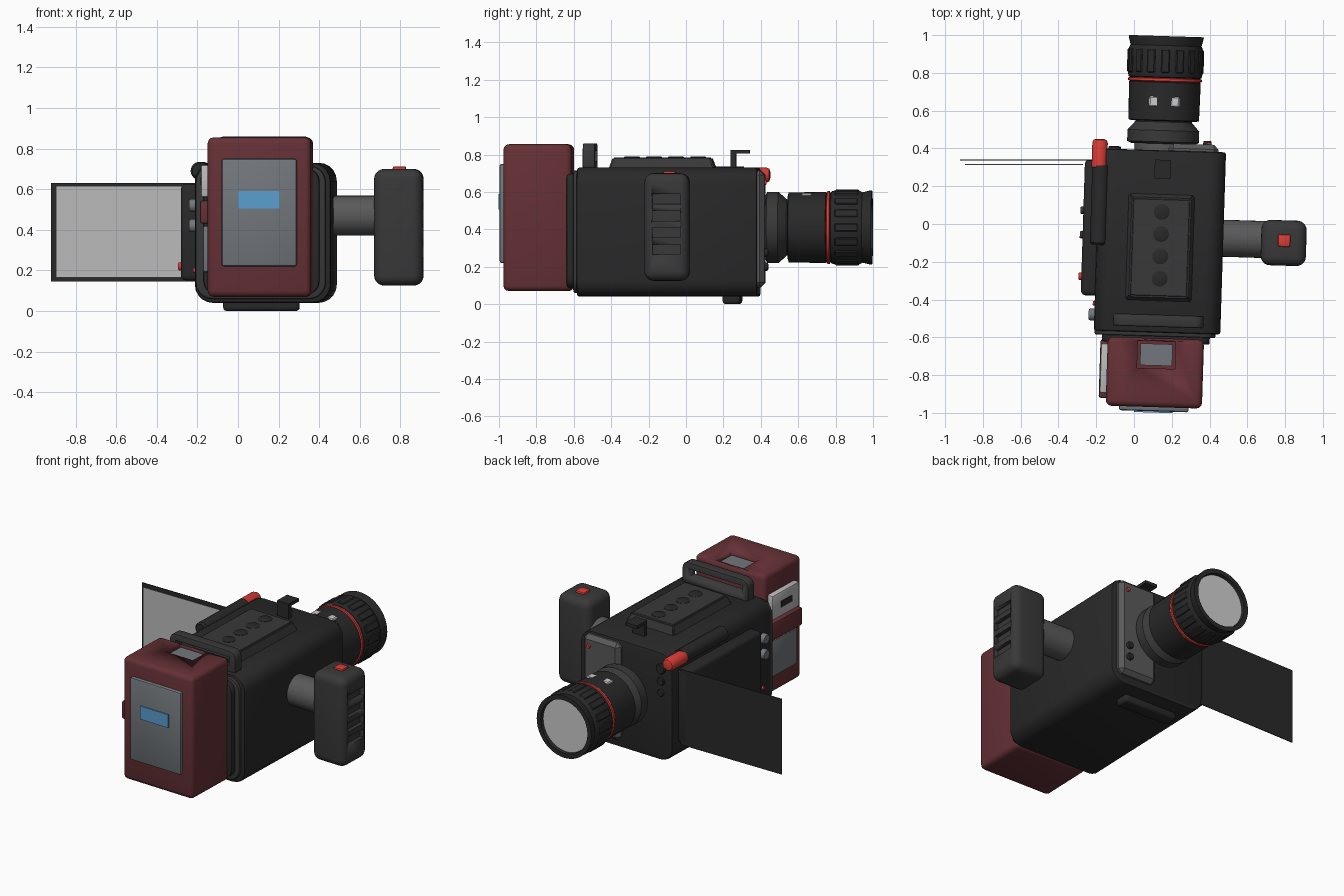
import bpy, bmesh, math
from mathutils import Matrix, Vector

if "Cube" in bpy.data.objects:
    bpy.data.objects.remove(bpy.data.objects["Cube"])


def material(name, r, g, b):
    m = bpy.data.materials.new(name)
    m.diffuse_color = (r, g, b, 1)
    m.use_nodes = True
    m.node_tree.nodes["Principled BSDF"].inputs["Base Color"].default_value = m.diffuse_color
    return m


BLACK = material("black", .022, .022, .022)
DARK = material("dark_grey", .04, .04, .04)
MID = material("mid_grey", .1, .1, .1)
STEEL = material("steel", .17, .185, .2)
LIGHT = material("light", .5, .5, .5)
GLASS = material("glass", .75, .75, .75)
MAROON = material("maroon", .13, .03, .036)
RED = material("red", .7, .045, .035)
BLUE = material("blue", .1, .34, .62)
CX, CZ = .14, .41          # lens axis


def finish(bm, name, mat):
    bmesh.ops.recalc_face_normals(bm, faces=bm.faces)
    me = bpy.data.meshes.new(name)
    bm.to_mesh(me)
    bm.free()
    me.shade_smooth()
    me.set_sharp_from_angle(angle=math.radians(35))
    ob = bpy.data.objects.new(name, me)
    bpy.context.collection.objects.link(ob)
    if mat:
        me.materials.append(mat)
    return ob


def box(name, x, y, z, mat=None, bevel=0, axis=None, seg=3, edge=0):
    """Box from (min, max) ranges; bevel edges along one axis or all, then soften by edge."""
    bm = bmesh.new()
    bmesh.ops.create_cube(bm, size=1)
    for v in bm.verts:
        v.co = Vector([a + (b - a) * (c + .5) for (a, b), c in zip((x, y, z), v.co)])

    def along(e):
        d = (e.verts[1].co - e.verts[0].co).normalized()
        return axis is None or abs(d[axis]) > .9
    if bevel:
        bmesh.ops.bevel(bm, geom=[e for e in bm.edges if along(e)], offset=bevel,
                        segments=seg, profile=.5, affect='EDGES')
    if edge:
        rim = [e for e in bm.edges if e.calc_face_angle(0) > 1.2]
        bmesh.ops.bevel(bm, geom=rim, offset=edge, segments=2, profile=.5, affect='EDGES')
    return finish(bm, name, mat)


def lathe(name, profile, mat, centre=(CX, 0, CZ), axis=1, n=48):
    """Revolve (position, radius) points about the given axis."""
    bm = bmesh.new()
    rings = []
    for p, r in profile:
        ring = []
        for i in range(n):
            a = 2 * math.pi * i / n
            co = Vector(centre)
            co[axis] += p
            co[(axis + 1) % 3] += r * math.cos(a)
            co[(axis + 2) % 3] += r * math.sin(a)
            ring.append(bm.verts.new(co))
        rings.append(ring)
    for a, b in zip(rings, rings[1:]):
        for i in range(n):
            j = (i + 1) % n
            bm.faces.new((a[i], a[j], b[j], b[i]))
    bm.faces.new(rings[0])
    bm.faces.new(rings[-1])
    return finish(bm, name, mat)


def knob(name, centre, r, h, axis, mat):
    return lathe(name, [(-h / 2, r * .85), (-h / 2 + h * .2, r), (h / 2 - h * .2, r),
                        (h / 2, r * .85)], mat, centre, axis, 20)


def cut(target, *args):
    c = box(target.name + "_cutter", *args)
    c.hide_render = True
    c.hide_viewport = True
    m = target.modifiers.new("cut", 'BOOLEAN')
    m.object = c
    m.solver = 'EXACT'


# main body with rear plates
box("body", (-.195, .475), (-.575, .39), (.04, .73), BLACK, .09, 1, 5, .012)
box("rear_rim", (-.19, .45), (-.595, -.56), (.06, .715), DARK, .08, 1, 5, .008)
box("rear_plate", (-.15, .42), (-.63, -.58), (.085, .7), BLACK, .06, 1, 4, .008)

# rear battery block
block = box("battery_block", (-.12, .39), (-.97, -.605), (.07, .855), MAROON, .03, None, 3)
cut(block, (.04, .24), (-.765, -.62), (.82, .9))
box("block_top_window", (.055, .225), (-.75, -.635), (.8, .84), STEEL)
box("block_back_panel", (-.05, .32), (-.992, -.95), (.22, .75), STEEL, .012, None, 2)
box("block_back_display", (.032, .235), (-.999, -.98), (.505, .59), BLUE)
box("block_side_upper", (-.155, -.1), (-.905, -.64), (.56, .72), LIGHT, .012, None, 2)
box("block_side_slot", (-.158, -.14), (-.83, -.72), (.62, .66), BLACK)
box("block_side_lower", (-.145, -.1), (-.9, -.64), (.19, .42), STEEL, .012, None, 2)
box("block_side_latch", (-.158, -.1), (-.93, -.62), (.43, .545), MAROON, .012, None, 2)

# top plate, buttons, rear carry bar and accessory shoe
bm = bmesh.new()
bmesh.ops.create_cube(bm, size=1)
for v in bm.verts:
    s = .86 if v.co.z > 0 else 1
    v.co = Vector((.142 + v.co.x * .36 * s, -.125 + v.co.y * .575 * (s + .05 if s < 1 else 1),
                   .75 + v.co.z * .07))
bmesh.ops.bevel(bm, geom=bm.edges[:], offset=.008, segments=2, affect='EDGES')
finish(bm, "top_plate", DARK)
for i in range(4):
    knob(f"top_button_{i}", (.145, .065 - .118 * i, .782), .042, .016, 2, BLACK)
bar = box("carry_bar", (-.095, .385), (-.545, -.48), (.7, .86), DARK, .045, 1, 4, .008)
cut(bar, (-.05, .34), (-.6, -.42), (.765, .82))
box("shoe_stem", (.1, .185), (.24, .268), (.7, .825), BLACK)
box("shoe_top", (.1, .185), (.24, .34), (.805, .825), BLACK)

# bottom foot
box("foot", (-.08, .295), (.2, .295), (0, .08), BLACK, .018, None, 3)

# front plate and small controls
box("front_plate", (.17, .435), (.36, .428), (.09, .715), MID, .025, None, 1)
knob("front_lamp", (.385, .428, .65), .013, .02, 1, RED)
for z in (.2, .275):
    knob("front_knob", (.375, .432, z), .022, .03, 1, BLACK)
for z, r in ((.63, .033), (.55, .026), (.475, .022)):
    knob("front_button", (-.115, .392, z), r, .025, 1, BLACK)

# microphone tube with red cap
lathe("side_tube", [(-.12, .036), (-.11, .045), (.3, .045)], BLACK, (-.185, 0, .69), 1, 24)
lathe("red_cap", [(.28, .032), (.29, .041), (.42, .041), (.435, .034), (.44, .02)],
      RED, (-.193, 0, .69), 1, 24)

# left side door and controls
box("side_door", (-.27, -.17), (-.39, .33), (.15, .625), BLACK, .025, None, 3)
for y, m in ((.06, DARK), (-.07, DARK), (-.29, RED)):
    knob("door_button", (-.27, y, .22), .02, .03, 0, m)
for z in (.42, .52):
    knob("side_knob", (-.2, -.49, z), .032, .05, 0, STEEL)
knob("side_lamp", (-.195, -.43, .42), .012, .02, 0, RED)
knob("side_lamp_low", (-.195, -.49, .2), .012, .02, 0, RED)

# lens: mount, barrel, red ring, ribbed hood, glass
lathe("lens_neck", [(.36, .15), (.46, .15)], MID)
lathe("lens_mount", [(.425, .17), (.435, .19), (.495, .19), (.54, .15), (.57, .15)], DARK)
lathe("lens_barrel", [(.545, .17), (.55, .187), (.75, .19), (.755, .18), (.8, .18)], BLACK)
lathe("lens_ring", [(.752, .18), (.757, .195), (.77, .195), (.775, .18)], RED)
lathe("lens_hood", [(.772, .18), (.778, .193), (.8, .198), (.925, .198), (.945, .188), (.985, .198),
                    (.995, .199), (.995, .17), (.97, .166), (.9, .16)], BLACK)
lathe("lens_glass", [(.975, .168), (.95, .15), (.925, .11), (.91, .06), (.906, .01)], GLASS)
for i in range(16):
    rib = box("hood_rib", (-.022, .022), (.8, .925), (.188, .203), BLACK, .005, None, 1)
    rib.matrix_world = (Matrix.Translation((CX, 0, CZ))
                        @ Matrix.Rotation(math.tau * i / 16, 4, 'Y'))
box("lens_window", (.06, .22), (.62, .675), (.56, .594), GLASS, .006, None, 1)

# side hand grip with finger notches
lathe("grip_arm", [(.44, .098), (.72, .098)], MID, (0, -.065, .47), 0, 32)
grip = box("hand_grip", (.675, .915), (-.2, .04), (.125, .7), DARK, .05, None, 5)
for i in range(4):
    z = .29 + .09 * i
    cut(grip, (.89, .95), (-.155, -.005), (z - .025, z + .03))
box("grip_trigger", (.765, .83), (-.1, -.035), (.68, .712), RED, .008, None, 2)

# turn the whole camera slightly about its upright axis
spin = (Matrix.Translation((.14, 0, 0)) @ Matrix.Rotation(math.radians(-1.8), 4, 'Z')
        @ Matrix.Translation((-.14, 0, 0)))
for ob in list(bpy.context.collection.objects):
    ob.matrix_world = spin @ ob.matrix_basis

# flip-out screen, squared to the view
box("screen_back", (-.92, -.2), (.336, .341), (.145, .63), BLACK)
box("screen_display", (-.895, -.27), (.313, .317), (.165, .615), LIGHT)
